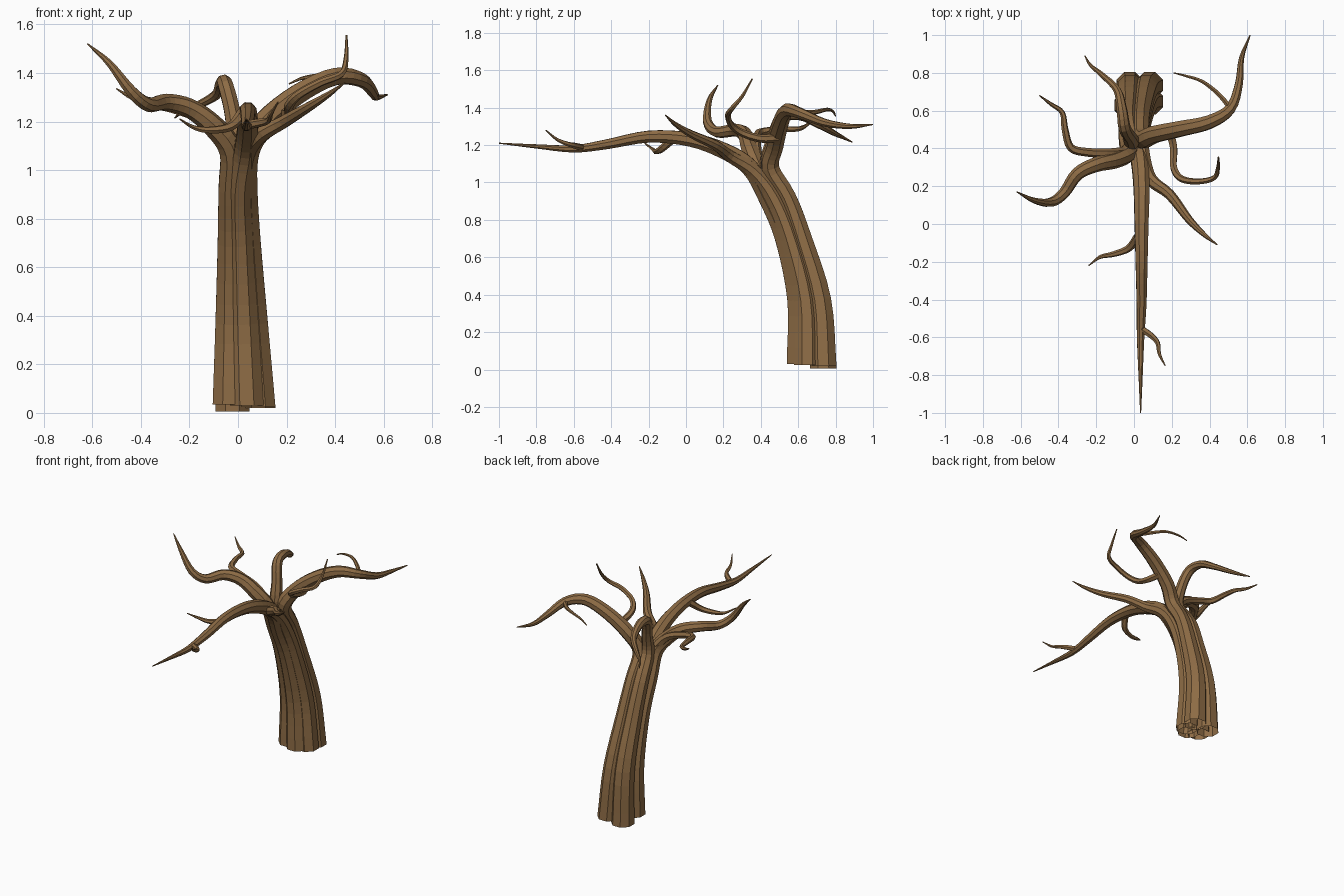
import bpy, bmesh, math
from mathutils import Vector

bark = bpy.data.materials.new("bark")
bark.diffuse_color = (0.27, 0.15, 0.06, 1)


def spline(pts, steps):
    """Catmull-Rom through (x, y, z, radius) points."""
    p = [Vector(q) for q in pts]
    p = [p[0] * 2 - p[1]] + p + [p[-1] * 2 - p[-2]]
    out = []
    for i in range(1, len(p) - 2):
        a, b, c, d = p[i - 1:i + 3]
        for s in range(steps):
            t = s / steps
            out.append(0.5 * (2 * b + (c - a) * t + (2 * a - 5 * b + 4 * c - d) * t * t
                              + (3 * b - a - 3 * c + d) * t ** 3))
    return out + [p[-2]]


def limb(name, pts, sides=8, steps=4):
    """Tapered flat-sided tube, open at the root and closed at the tip."""
    path = spline(pts, steps)
    pos = [q.to_3d() for q in path]
    bm = bmesh.new()
    rings, old, side = [], None, None
    for i, q in enumerate(path):
        tan = (pos[min(i + 1, len(pos) - 1)] - pos[max(i - 1, 0)]).normalized()
        if old is None:
            if tan.z > 0.8 and pos[0].z < 0.1:
                tan = Vector((0, 0, 1))
            side = Vector((1, 0, 0)) if abs(tan.x) < 0.8 else Vector((0, 1, 0))
        else:
            side = old.rotation_difference(tan) @ side
        side = (side - tan * side.dot(tan)).normalized()
        up, old = tan.cross(side), tan
        angles = [2 * math.pi * (k + 0.5) / sides for k in range(sides)]
        rings.append([bm.verts.new(pos[i] + (side * math.cos(a) + up * math.sin(a)) * max(q[3], 0.003))
                      for a in angles])
    for r, s in zip(rings, rings[1:]):
        for k in range(sides):
            n = (k + 1) % sides
            bm.faces.new((r[k], r[n], s[n], s[k]))
    bm.faces.new(rings[-1])
    mesh = bpy.data.meshes.new(name)
    bm.to_mesh(mesh)
    bm.free()
    mesh.materials.append(bark)
    bpy.context.collection.objects.link(bpy.data.objects.new(name, mesh))


# Leaning trunk: z, centre x, centre y, half width, half depth, strand radius
TRUNK = [(0.02, 0.025, 0.675, 0.135, 0.142, 0.076), (0.37, 0.015, 0.662, 0.113, 0.125, 0.067),
         (0.70, 0.005, 0.577, 0.093, 0.105, 0.056), (0.92, 0.0, 0.49, 0.084, 0.108, 0.05)]


def strand(u, v, base):
    pts = [(cx + u * (hx - r), cy + v * (hy - r), z, r) for z, cx, cy, hx, hy, r in TRUNK]
    pts[0] = pts[0][:2] + (base,) + pts[0][3:]
    return pts


# Main limbs, each running from the ground up through the trunk
limb("front_limb", strand(0.2, -1, 0.03) + [
    (0.03, 0.34, 1.08, 0.05), (0.04, 0.2, 1.17, 0.046), (0.04, 0.02, 1.23, 0.04),
    (0.04, -0.2, 1.245, 0.034), (0.04, -0.42, 1.205, 0.028), (0.035, -0.6, 1.18, 0.021),
    (0.035, -0.8, 1.193, 0.012), (0.035, -1, 1.21, 0.003)])
limb("right_back_limb", strand(1, 0.9, 0.02) + [
    (0.04, 0.45, 1.08, 0.05), (0.11, 0.475, 1.2, 0.048), (0.25, 0.505, 1.315, 0.044),
    (0.4, 0.54, 1.385, 0.038), (0.51, 0.61, 1.37, 0.03), (0.555, 0.74, 1.32, 0.022),
    (0.57, 0.88, 1.30, 0.014), (0.615, 1.0, 1.31, 0.003)])
limb("left_limb", strand(-1, -0.7, 0.035) + [
    (-0.03, 0.38, 1.08, 0.05), (-0.1, 0.34, 1.18, 0.046), (-0.2, 0.315, 1.255, 0.04),
    (-0.3, 0.265, 1.28, 0.035), (-0.37, 0.165, 1.27, 0.03), (-0.44, 0.115, 1.325, 0.025),
    (-0.53, 0.125, 1.44, 0.015), (-0.62, 0.17, 1.52, 0.003)])
limb("back_limb", strand(-0.8, 0.9, 0.005) + [
    (-0.01, 0.44, 1.08, 0.045), (-0.02, 0.46, 1.22, 0.036), (-0.05, 0.51, 1.345, 0.033),
    (-0.065, 0.61, 1.36, 0.028), (-0.09, 0.71, 1.31, 0.021), (-0.17, 0.79, 1.265, 0.015),
    (-0.23, 0.84, 1.24, 0.009), (-0.26, 0.89, 1.215, 0.003)])
limb("right_front_limb", strand(1, -0.4, 0.025) + [
    (0.045, 0.36, 1.06, 0.042), (0.09, 0.235, 1.14, 0.034), (0.19, 0.155, 1.2, 0.028),
    (0.29, 0.025, 1.26, 0.021), (0.37, -0.055, 1.31, 0.013), (0.44, -0.11, 1.36, 0.003)])

# Side branches and twigs
limb("left_rear_branch", [
    (-0.03, 0.385, 1.1, 0.03), (-0.12, 0.375, 1.2, 0.026), (-0.25, 0.38, 1.25, 0.023),
    (-0.335, 0.405, 1.27, 0.021), (-0.365, 0.5, 1.285, 0.018), (-0.38, 0.59, 1.285, 0.014),
    (-0.44, 0.635, 1.3, 0.01), (-0.5, 0.68, 1.335, 0.003)], 6)
limb("right_upright_branch", [
    (0.19, 0.49, 1.24, 0.025), (0.21, 0.4, 1.235, 0.022), (0.21, 0.3, 1.265, 0.02),
    (0.25, 0.24, 1.31, 0.018), (0.34, 0.225, 1.36, 0.016), (0.425, 0.245, 1.395, 0.014),
    (0.445, 0.3, 1.46, 0.01), (0.447, 0.355, 1.555, 0.004)], 6)
limb("right_back_twig", [
    (0.52, 0.6, 1.37, 0.016), (0.45, 0.685, 1.375, 0.013), (0.36, 0.755, 1.39, 0.01),
    (0.27, 0.785, 1.38, 0.007), (0.21, 0.8, 1.355, 0.003)], 6)
limb("front_left_twig", [
    (0.02, -0.07, 1.235, 0.024), (-0.03, -0.13, 1.18, 0.019), (-0.11, -0.16, 1.165, 0.015),
    (-0.18, -0.175, 1.175, 0.01), (-0.24, -0.22, 1.21, 0.003)], 6)
limb("front_tip_twig", [
    (0.03, -0.55, 1.185, 0.019), (0.09, -0.59, 1.195, 0.017), (0.125, -0.63, 1.205, 0.013),
    (0.135, -0.69, 1.23, 0.009), (0.165, -0.75, 1.28, 0.003)], 6)
